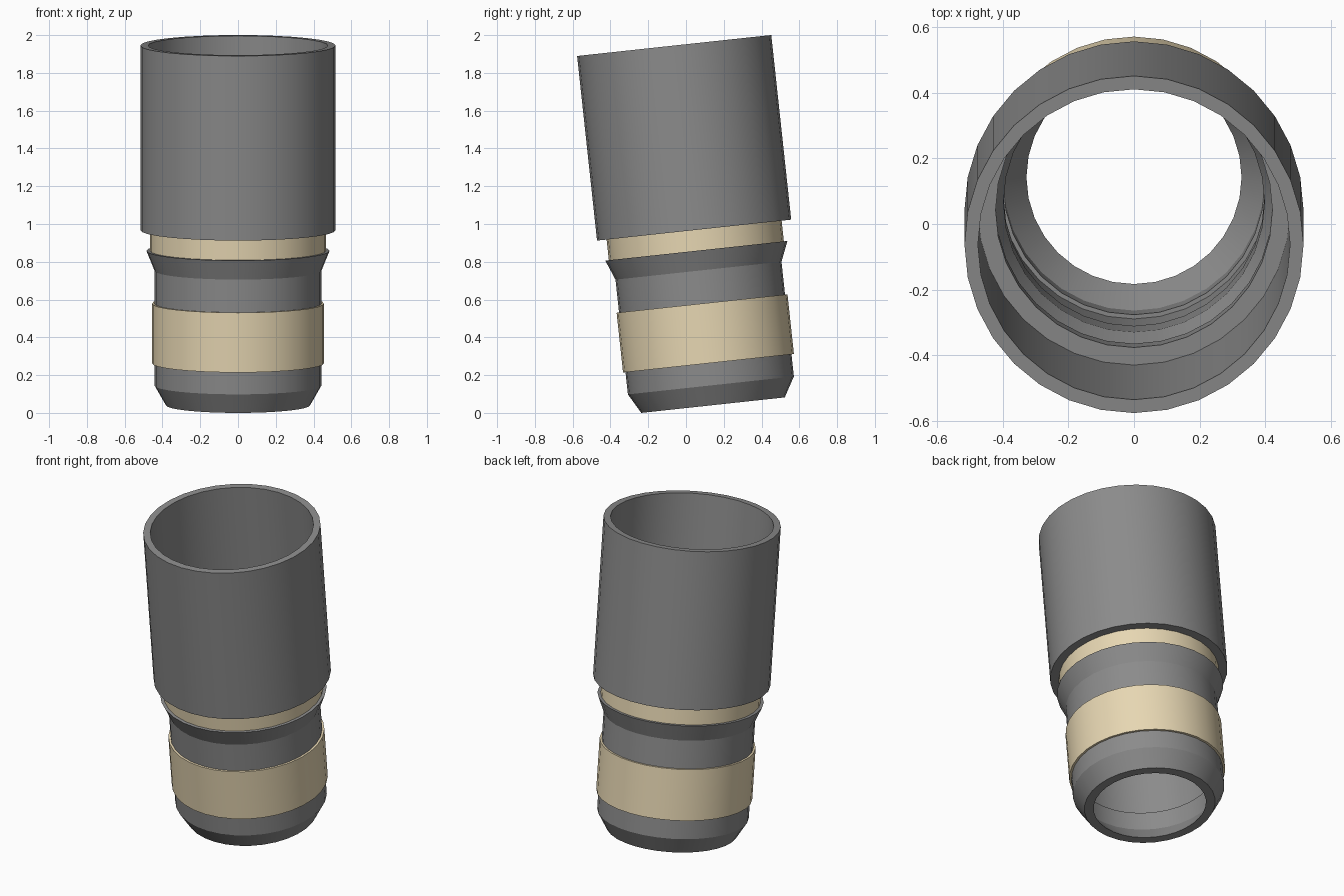
import bpy, bmesh
from math import pi, cos, sin, radians

if "Cube" in bpy.data.objects:
    bpy.data.objects.remove(bpy.data.objects["Cube"])

SIDES = 32
TILT = radians(6.16)


def material(name, color):
    m = bpy.data.materials.new(name)
    m.diffuse_color = (*color, 1)
    m.use_nodes = True
    m.node_tree.nodes["Principled BSDF"].inputs["Base Color"].default_value = m.diffuse_color
    return m


tan = material("tan", (0.80, 0.68, 0.45))
grey = material("dark_grey", (0.26, 0.26, 0.26))


def lathe(name, profile, mat):
    """Spin an open (radius, height) profile round the tilted axis."""
    bm = bmesh.new()
    rings = [[bm.verts.new((r * cos(2 * pi * i / SIDES), r * sin(2 * pi * i / SIDES), h))
              for i in range(SIDES)] for r, h in profile]
    for a, b in zip(rings, rings[1:]):
        for i in range(SIDES):
            j = (i + 1) % SIDES
            bm.faces.new((a[i], a[j], b[j], b[i]))
    me = bpy.data.meshes.new(name)
    bm.to_mesh(me)
    bm.free()
    me.materials.append(mat)
    ob = bpy.data.objects.new(name, me)
    bpy.context.collection.objects.link(ob)
    ob.rotation_euler.x = TILT
    ob.location = (0, 0.143, 0.041)
    bpy.ops.object.select_all(action='DESELECT')
    ob.select_set(True)
    bpy.context.view_layer.objects.active = ob
    bpy.ops.object.shade_smooth_by_angle(angle=radians(20))
    return ob


# chamfered foot, stepped inner wall and wide upper sleeve
# (reversed so that the faces point away from the wall)
tube = [(0.442, 0.223), (0.442, 0.105), (0.382, 0), (0.328, 0), (0.398, 0.105),
        (0.398, 0.223), (0.411, 0.223), (0.411, 0.541), (0.398, 0.541),
        (0.398, 0.716), (0.438, 0.822), (0.422, 0.822), (0.422, 0.932),
        (0.476, 0.932), (0.476, 1.915), (0.517, 1.915), (0.517, 0.932), (0.466, 0.932)]
lathe("tube_body", tube[::-1], grey)

# lower raised band
lathe("lower_band", [(0.442, 0.223), (0.455, 0.223), (0.455, 0.541), (0.442, 0.541)], tan)

# neck with flared lip
lathe("flared_neck", [(0.442, 0.541), (0.442, 0.716), (0.485, 0.822), (0.466, 0.822)], grey)

# upper band between lip and sleeve
lathe("upper_band", [(0.466, 0.822), (0.466, 0.932)], tan)
